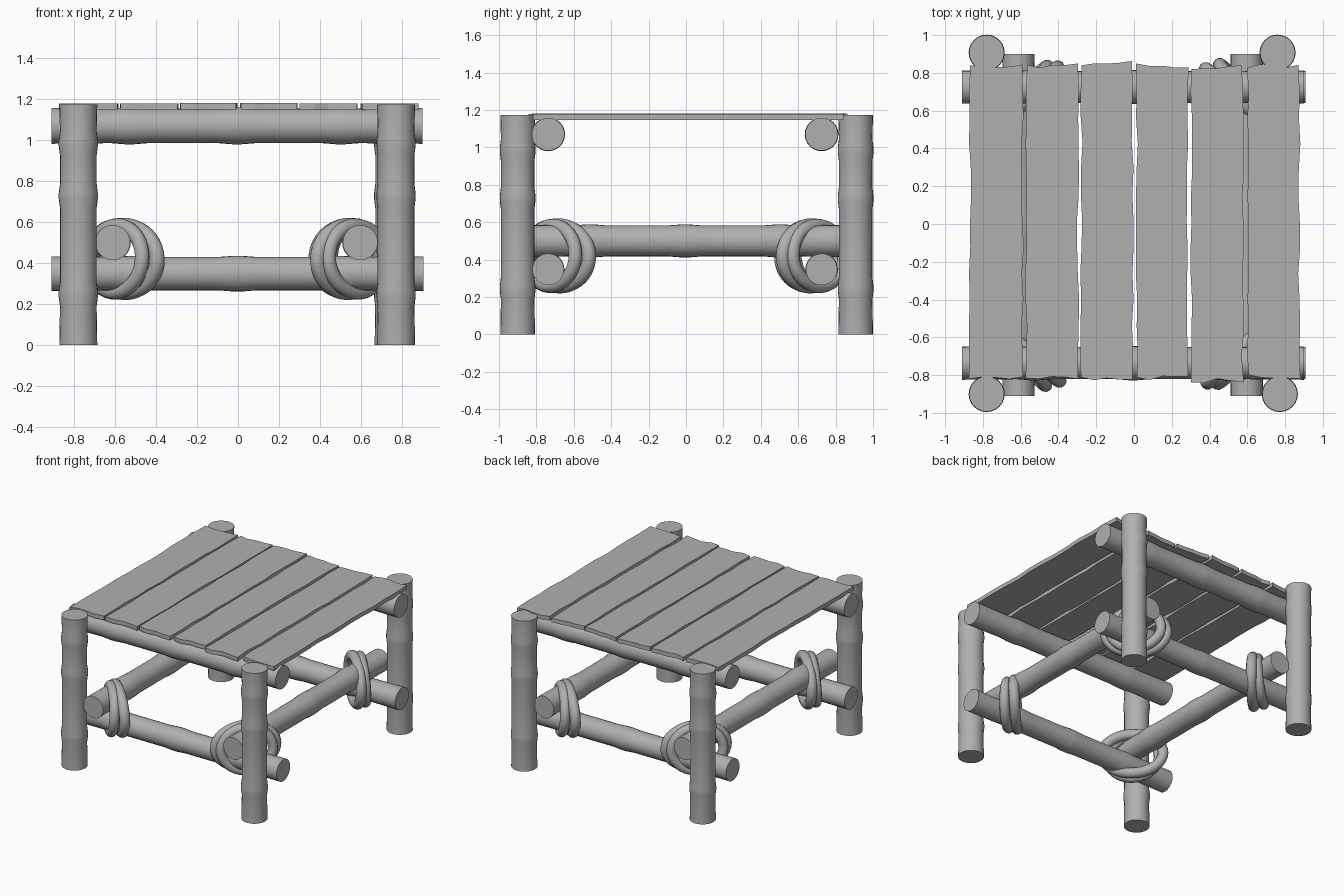
import bpy, bmesh, math, random
from mathutils import Vector, Matrix

if "Cube" in bpy.data.objects:
    bpy.data.objects.remove(bpy.data.objects["Cube"])

random.seed(7)

grey = bpy.data.materials.new("weathered_grey")
grey.diffuse_color = (.435, .435, .435, 1)
grey.use_nodes = True
grey.node_tree.nodes["Principled BSDF"].inputs["Base Color"].default_value = grey.diffuse_color


def finish(name, bm, angle=35):
    bmesh.ops.recalc_face_normals(bm, faces=bm.faces)
    me = bpy.data.meshes.new(name)
    bm.to_mesh(me)
    bm.free()
    me.materials.append(grey)
    ob = bpy.data.objects.new(name, me)
    bpy.context.collection.objects.link(ob)
    bpy.ops.object.select_all(action='DESELECT')
    bpy.context.view_layer.objects.active = ob
    ob.select_set(True)
    bpy.ops.object.shade_smooth_by_angle(angle=math.radians(angle))
    return ob


def pole(name, start, end, r, nodes, sides=24):
    """Bamboo-like pole: a lathe with swollen nodes and flat ends."""
    start, end = Vector(start), Vector(end)
    axis = end - start
    rot = axis.to_track_quat('Z', 'Y').to_matrix()
    prof = [(0, r * 1.02)]
    for t in nodes:
        prof += [(t - 0.05, r * 0.985), (t - 0.012, r * 1.05),
                 (t + 0.012, r * 1.05), (t + 0.05, r * 0.985)]
    prof.append((1, r * 1.02))
    bm = bmesh.new()
    rings = []
    for t, rad in prof:
        ring = []
        for i in range(sides):
            a = 2 * math.pi * i / sides
            p = Vector((rad * math.cos(a), rad * math.sin(a), 0))
            ring.append(bm.verts.new(start + axis * t + rot @ p))
        rings.append(ring)
    for a, b in zip(rings, rings[1:]):
        for i in range(sides):
            j = (i + 1) % sides
            bm.faces.new((a[i], a[j], b[j], b[i]))
    bm.faces.new(rings[0])
    bm.faces.new(rings[-1])
    return finish(name, bm)


def rope_loop(name, centre, yaw, lean, a, b, tube, segs=40, sides=12):
    """Elliptical rope ring standing upright, its long axis at angle yaw."""
    m = (Matrix.Translation(centre) @ Matrix.Rotation(yaw, 4, 'Z')
         @ Matrix.Rotation(lean, 4, 'X'))
    bm = bmesh.new()
    rings = []
    for i in range(segs):
        t = 2 * math.pi * i / segs
        p = Vector((a * math.cos(t), 0, b * math.sin(t)))
        n = Vector((b * math.cos(t), 0, a * math.sin(t))).normalized()
        ring = []
        for k in range(sides):
            u = 2 * math.pi * k / sides
            q = p + n * tube * math.cos(u) + Vector((0, tube * math.sin(u), 0))
            ring.append(bm.verts.new(m @ q))
        rings.append(ring)
    for i in range(segs):
        r0, r1 = rings[i], rings[(i + 1) % segs]
        for k in range(sides):
            n = (k + 1) % sides
            bm.faces.new((r0[k], r0[n], r1[n], r1[k]))
    return finish(name, bm, 60)


def plank(name, x0, x1, y0, y1, z0, z1, cuts=12):
    """Rough-sawn board with uneven long edges and chipped ends."""
    bm = bmesh.new()
    cols = 4
    grid = []
    for j in range(cuts + 1):
        y = y0 + (y1 - y0) * j / cuts
        left, right = (x0 + random.uniform(-.005, .008),
                       x1 + random.uniform(-.008, .005))
        row = []
        for i in range(cols + 1):
            yy = y + (random.uniform(-.012, .012) if j in (0, cuts) else 0)
            row.append((left + (right - left) * i / cols, yy))
        grid.append(row)
    verts = [[bm.verts.new((x, y, z1)) for x, y in row] for row in grid]
    faces = [bm.faces.new((verts[j][i], verts[j][i + 1],
                           verts[j + 1][i + 1], verts[j + 1][i]))
             for j in range(cuts) for i in range(cols)]
    ext = bmesh.ops.extrude_face_region(bm, geom=faces, use_keep_orig=True)
    for v in ext['geom']:
        if isinstance(v, bmesh.types.BMVert):
            v.co.z = z0
    return finish(name, bm, 20)


# Legs
for name, x, y in (("front_left_leg", -.78, -.90), ("front_right_leg", .772, -.90),
                   ("back_left_leg", -.78, .907), ("back_right_leg", .76, .907)):
    pole(name, (x, y, 0), (x, y, 1.173), .091, (.21, .62, .84))

# Rails along x, upper and lower, and stretchers along y
for side, y in (("front", -.737), ("back", .725)):
    pole(side + "_upper_rail", (-.91, y, 1.07), (.90, y, 1.07), .086, (.21, .5, .78))
    pole(side + "_lower_rail", (-.91, y, .348), (.907, y, .348), .083, (.22, .5, .77))
for side, x in (("left", -.612), ("right", .597)):
    pole(side + "_stretcher", (x, -.91, .5), (x, .90, .5), .084, (.22, .5, .78))

# Rope lashings where stretchers cross the lower rails
for sx, x in ((-1, -.612), (1, .597)):
    for sy, y in ((-1, -.735), (1, .725)):
        radial = Vector((sx, sy, 0)).normalized()
        centre = Vector((x, y, .42)) - radial * .05
        yaw = math.atan2(radial.x, -radial.y)
        tag = ("front" if sy < 0 else "back") + ("_left" if sx < 0 else "_right")
        rope_loop(tag + "_rope_inner", centre - radial * .03, yaw + .03, .03,
                  .22, .163, .038)
        rope_loop(tag + "_rope_outer", centre + radial * .025, yaw - .04, -.06,
                  .185, .163, .036)

# Table top boards: x0, x1, y0, y1
boards = ((-.87, -.588, -.81, .84), (-.573, -.295, -.815, .838),
          (-.28, -.006, -.815, .852), (.014, .287, -.815, .838),
          (.302, .578, -.83, .83), (.60, .876, -.81, .835))
for i, (x0, x1, y0, y1) in enumerate(boards):
    dz = random.uniform(-.003, .003)
    plank("top_plank_%d" % (i + 1), x0, x1, y0, y1, 1.148 + dz, 1.18 + dz)
